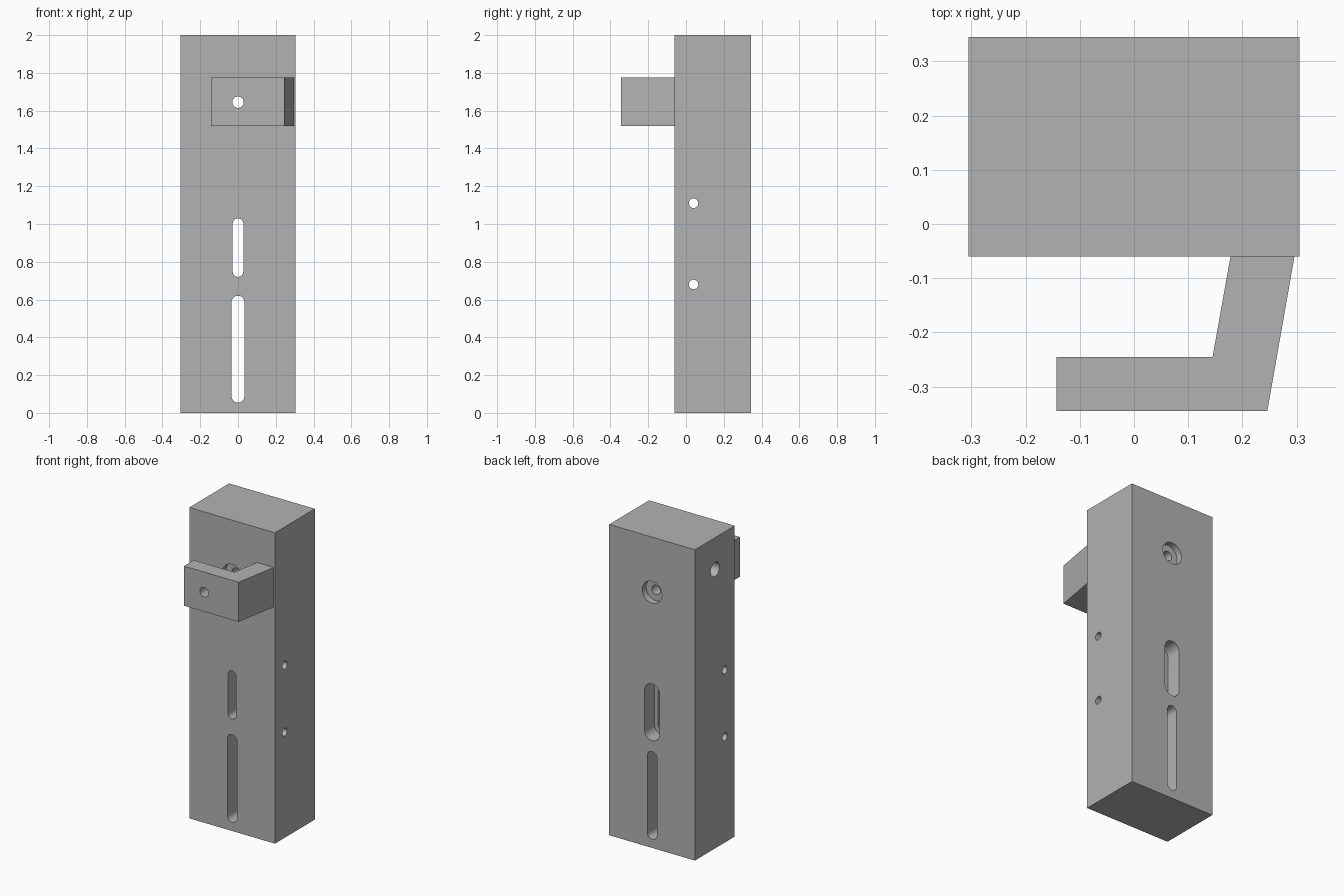
import bpy, bmesh, math
from mathutils import Vector

if "Cube" in bpy.data.objects:
    bpy.data.objects.remove(bpy.data.objects["Cube"], do_unlink=True)

grey = bpy.data.materials.new("plain grey")
grey.use_nodes = True
colour = (0.45, 0.45, 0.45, 1)
grey.diffuse_color = colour
grey.node_tree.nodes["Principled BSDF"].inputs["Base Color"].default_value = colour


def prism(name, points, offset):
    """Extrude a flat outline of 3D points along an offset vector."""
    bm = bmesh.new()
    face = bm.faces.new([bm.verts.new(p) for p in points])
    extruded = bmesh.ops.extrude_face_region(bm, geom=[face])["geom"]
    verts = [g for g in extruded if isinstance(g, bmesh.types.BMVert)]
    bmesh.ops.translate(bm, verts=verts, vec=Vector(offset))
    bmesh.ops.remove_doubles(bm, verts=bm.verts, dist=1e-5)
    bmesh.ops.recalc_face_normals(bm, faces=bm.faces)
    mesh = bpy.data.meshes.new(name)
    bm.to_mesh(mesh)
    bm.free()
    mesh.materials.append(grey)
    obj = bpy.data.objects.new(name, mesh)
    bpy.context.collection.objects.link(obj)
    return obj


def slot_outline(radius, low, high, steps=24):
    """Upright rounded slot; equal low and high centres give a circle."""
    outline = []
    for centre, start in ((high, 0), (low, math.pi)):
        for i in range(steps + 1):
            a = start + math.pi * i / steps
            outline.append((radius * math.cos(a), centre + radius * math.sin(a)))
    if low == high:
        outline = outline[:steps] + outline[steps + 1:-1]
    return outline


def cut(target, outline, axis, start, end, shift=0):
    """Cut an outline through the target along x or y."""
    if axis == "y":
        points = [(u + shift, start, z) for u, z in outline]
        offset = (0, end - start, 0)
    else:
        points = [(start, u + shift, z) for u, z in outline]
        offset = (end - start, 0, 0)
    cutter = prism("cutter", points, offset)
    cutter.hide_render = True
    mod = target.modifiers.new("cut", "BOOLEAN")
    mod.operation, mod.solver, mod.object = "DIFFERENCE", "EXACT", cutter
    bpy.context.view_layer.objects.active = target
    bpy.ops.object.modifier_apply(modifier=mod.name)
    bpy.data.objects.remove(cutter, do_unlink=True)


# Main block
W, FRONT, BACK = 0.305, -0.06, 0.345
body = prism("body_block",
             [(-W, FRONT, 0), (W, FRONT, 0), (W, BACK, 0), (-W, BACK, 0)], (0, 0, 2))

# Bent bracket on the front
bracket_outline = [(0.178, FRONT), (0.296, FRONT), (0.246, -0.345),
                   (-0.143, -0.345), (-0.143, -0.245), (0.145, -0.245)]
bracket = prism("front_bracket", [(x, y, 1.52) for x, y in bracket_outline], (0, 0, 0.255))

# Bolt hole through bracket and block, counterbored on both block faces
BOLT = 1.645
bolt = slot_outline(0.03, BOLT, BOLT)
bore = slot_outline(0.07, BOLT, BOLT)
cut(bracket, bolt, "y", -0.5, -0.15)
cut(body, bolt, "y", -0.1, 0.5)
cut(body, bore, "y", -0.1, FRONT + 0.04)
cut(body, bore, "y", BACK - 0.04, 0.5)

# Long lower slot, and upper slot with a wider recess at the back
cut(body, slot_outline(0.034, 0.089, 0.586), "y", -0.1, 0.5)
cut(body, slot_outline(0.028, 0.748, 1.002), "y", -0.1, 0.5)
cut(body, slot_outline(0.053, 0.743, 1.002), "y", BACK - 0.1, 0.5)

# Cross holes through the sides
for z in (0.68, 1.11):
    cut(body, slot_outline(0.025, z, z), "x", -0.5, 0.5, 0.04)

# Blind hole in the right side
cut(body, slot_outline(0.045, 1.795, 1.795), "x", -0.5, 0, 0.14)

# Smooth hole walls, sharp edges
bpy.ops.object.select_all(action="DESELECT")
for obj in (body, bracket):
    obj.select_set(True)
bpy.context.view_layer.objects.active = body
bpy.ops.object.shade_smooth_by_angle(angle=math.radians(30))
